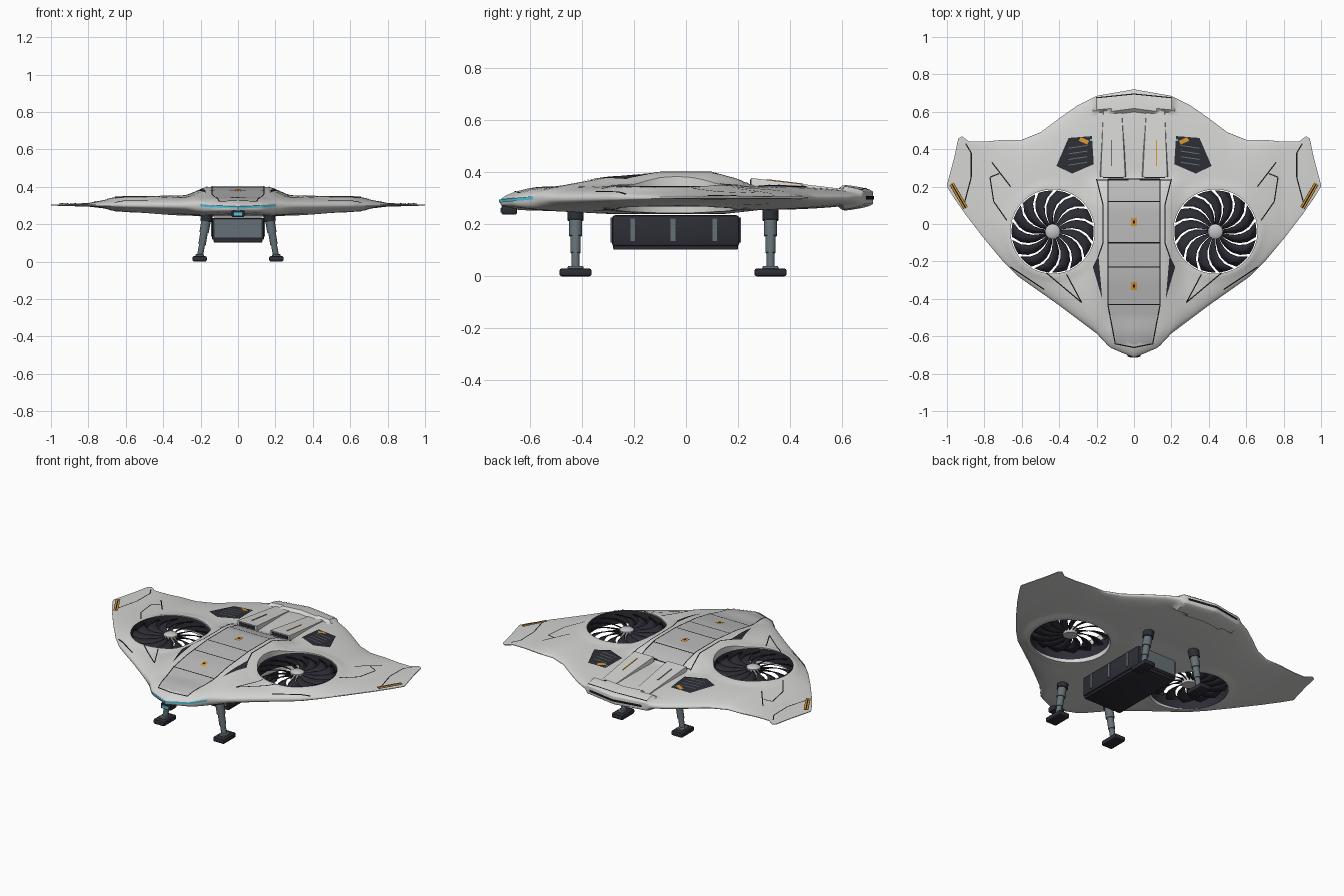
import bpy, bmesh, math
from mathutils import Vector, Matrix

if "Cube" in bpy.data.objects:
    bpy.data.objects.remove(bpy.data.objects["Cube"])


def material(name, r, g, b):
    m = bpy.data.materials.new(name)
    m.use_nodes = True
    m.diffuse_color = (r, g, b, 1)
    m.node_tree.nodes["Principled BSDF"].inputs["Base Color"].default_value = (r, g, b, 1)
    return m


HULL = material("hull white", .66, .66, .65)
PANEL = material("panel grey", .5, .5, .5)
BLACK = material("seam black", .008, .008, .008)
DARK = material("dark composite", .026, .026, .036)
SLATE = material("slate metal", .13, .165, .18)
ORANGE = material("marking orange", .7, .3, .03)
CYAN = material("light cyan", .08, .55, .75)
HUB = material("hub grey", .55, .55, .55)


def finish(name, bm, *mats, fix=True):
    if fix:
        bmesh.ops.recalc_face_normals(bm, faces=bm.faces[:])
    me = bpy.data.meshes.new(name)
    bm.to_mesh(me)
    bm.free()
    for m in mats:
        me.materials.append(m)
    ob = bpy.data.objects.new(name, me)
    bpy.context.collection.objects.link(ob)
    bpy.ops.object.select_all(action='DESELECT')
    ob.select_set(True)
    bpy.context.view_layer.objects.active = ob
    bpy.ops.object.shade_smooth_by_angle(angle=math.radians(35))
    return ob


def table(pts, x):
    for (a, p), (b, q) in zip(pts, pts[1:]):
        if x <= b:
            return p + (q - p) * max(0, (x - a) / (b - a))
    return pts[-1][1]


# Hull outline and height rules
FRONT = [(0, -.715), (.13, -.66), (.2, -.585), (.4, -.435), (.62, -.28), (.7, -.2),
         (.8, -.08), (.9, .05), (.97, .15), (1, .2)]
REAR = [(0, .72), (.2, .685), (.3, .635), (.4, .565), (.5, .49), (.6, .45), (.7, .45),
        (.8, .44), (.88, .44), (.935, .48), (.96, .36), (1, .21)]
UPPER = [(0, .045), (.6, .042), (.72, .025), (.8, .01), (1, .002)]
LOWER = [(0, .045), (.3, .045), (.6, .03), (.72, .015), (.8, .006), (1, .002)]
CREST = [(-.715, .29), (-.5, .345), (-.3, .382), (-.1, .4), (.1, .4), (.2, .375), (.25, .35), (.72, .323)]
BELLY = [(-.715, .27), (-.5, .25), (-.3, .24), (.15, .24), (.4, .268), (.72, .276)]
FAN = Vector((.435, -.04))
FAN_R = .225


def rounded(d, w):
    return math.sqrt(max(0, 1 - (1 - min(max(d, 0) / w, 1)) ** 2))


def edge(y):
    return table([(-.72, .285), (-.58, .298), (0, .302)], y)


def surface(x, y, up):
    x = abs(x)
    front, rear = y - table(FRONT, x), table(REAR, x) - y
    s = 1 if up else -1
    rim = .02 if y > .6 and x < .21 else .002
    z = edge(y) + s * (rim + table(UPPER if up else LOWER, x) * rounded(front, .2) * rounded(rear, .45))
    r = (Vector((x, y)) - FAN).length
    z += s * .007 * math.exp(-((r - .235) / .025) ** 2)
    k = min(max((.3 - x) / .15, 0), 1)
    k = k * k * (3 - 2 * k) * rounded(min(front, rear), .06)
    mid = table(CREST if up else BELLY, y)
    return z + (max(mid, z) - z if up else min(mid, z) - z) * k


def top(x, y, lift=.003):
    return (x, y, surface(x, y, True) + lift)


# Hull: two height sheets joined along the rim
COLS, ROWS = 100, 64
bm = bmesh.new()
sheets = []
for up in (True, False):
    sheet = []
    for i in range(COLS + 1):
        x = -1 + 2 * i / COLS
        f, r = table(FRONT, abs(x)), table(REAR, abs(x))
        ys = [f + (r - f) * (.5 - .5 * math.cos(math.pi * j / ROWS)) for j in range(ROWS + 1)]
        sheet.append([bm.verts.new((x, y, surface(x, y, up))) for y in ys])
    sheets.append(sheet)
    for i in range(COLS):
        for j in range(ROWS):
            face = bm.faces.new((sheet[i][j], sheet[i + 1][j], sheet[i + 1][j + 1], sheet[i][j + 1]))
            c = face.calc_center_median()
            width = table([(-.64, .1), (-.43, .14)], c.y)
            face.material_index = int(up and abs(c.x) < width and -.64 < c.y < .24)
loop = [(i, 0) for i in range(COLS)] + [(COLS, j) for j in range(ROWS)]
loop += [(i, ROWS) for i in range(COLS, 0, -1)] + [(0, j) for j in range(ROWS, 0, -1)]
for (a, b), (c, d) in zip(loop, loop[1:] + loop[:1]):
    bm.faces.new((sheets[0][a][b], sheets[0][c][d], sheets[1][c][d], sheets[1][a][b]))
hull = finish("hull", bm, HULL, PANEL)


def cylinder(bm, p, q, r1, r2=None, seg=20, caps=True):
    p, q = Vector(p), Vector(q)
    m = Matrix.Translation((p + q) / 2) @ (q - p).to_track_quat('Z', 'Y').to_matrix().to_4x4()
    bmesh.ops.create_cone(bm, cap_ends=caps, segments=seg, radius1=r1,
                          radius2=r1 if r2 is None else r2, depth=(q - p).length, matrix=m)


def box(name, lo, hi, mat, bevel=0):
    bm = bmesh.new()
    lo, hi = Vector(lo), Vector(hi)
    bmesh.ops.create_cube(bm, size=1, matrix=Matrix.Translation((lo + hi) / 2) @ Matrix.Diagonal((*(hi - lo), 1)))
    if bevel:
        bmesh.ops.bevel(bm, geom=bm.edges[:], offset=bevel, segments=2, affect='EDGES', profile=.5)
    return finish(name, bm, mat)


# Fan ducts cut through the wings, with liner, blades and hub
for side, s in (("left", 1), ("right", -1)):
    cx, cy = s * FAN.x, FAN.y
    bm = bmesh.new()
    cylinder(bm, (cx, cy, .1), (cx, cy, .5), FAN_R, seg=64)
    cutter = finish("duct_cutter", bm)
    cutter.hide_render = True
    mod = hull.modifiers.new("duct", 'BOOLEAN')
    mod.operation, mod.object, mod.solver = 'DIFFERENCE', cutter, 'EXACT'
    bpy.context.view_layer.objects.active = hull
    bpy.ops.object.modifier_apply(modifier=mod.name)
    bpy.data.objects.remove(cutter)
    bm = bmesh.new()
    cylinder(bm, (cx, cy, .268), (cx, cy, .347), FAN_R - .002, seg=64, caps=False)
    finish(side + "_duct_liner", bm, DARK)
    bm = bmesh.new()
    for n in range(14):
        rows = []
        for t in range(6):
            r = .03 + .19 * t / 5
            mid = math.tau * n / 14 + s * .5 * (t / 5) ** 2
            rows.append([bm.verts.new((cx + r * math.cos(mid + w), cy + r * math.sin(mid + w), .32 + s * w * .06))
                         for w in (-.18, 0, .18)])
        for a, b in zip(rows, rows[1:]):
            for k in (0, 1):
                bm.faces.new((a[k], b[k], b[k + 1], a[k + 1]))
    blades = finish(side + "_fan_blades", bm, DARK)
    blades.modifiers.new("thickness", 'SOLIDIFY').thickness = .004
    bm = bmesh.new()
    cylinder(bm, (cx, cy, .295), (cx, cy, .335), .04, seg=32)
    cylinder(bm, (cx, cy, .335), (cx, cy, .345), .04, .025, seg=32)
    finish(side + "_fan_hub", bm, HUB)


# Ribbons and patches draped over the hull top
def ribbon(name, paths, mat, width=.006, lift=.003, sides=(1, -1)):
    bm = bmesh.new()
    for s in sides:
        for path in paths:
            for a, b in zip(path, path[1:]):
                a, b = Vector((a[0] * s, a[1])), Vector((b[0] * s, b[1]))
                n = (b - a).orthogonal().normalized() * width / 2
                steps = max(1, round((b - a).length / .015))
                pts = [a.lerp(b, k / steps) for k in range(steps + 1)]
                pairs = [(bm.verts.new(top(*(p + n), lift)), bm.verts.new(top(*(p - n), lift))) for p in pts]
                for (p, q), (u, v) in zip(pairs, pairs[1:]):
                    bm.faces.new((q, v, u, p)).normal_update()
    for f in bm.faces:
        if f.normal.z < 0:
            f.normal_flip()
    return finish(name, bm, mat, fix=False)


def patch(name, corners, mat, lift=.005):
    for side, s in (("left_", 1), ("right_", -1)):
        pts = [Vector((x * s, y)) for x, y in corners][::s]
        mid = sum(pts, Vector((0, 0))) / len(pts)
        rim = [a.lerp(b, k / 8) for a, b in zip(pts, pts[1:] + pts[:1]) for k in range(8)]
        bm = bmesh.new()
        rings = [[bm.verts.new(top(*mid.lerp(p, t / 6), lift)) for p in rim] for t in range(1, 7)]
        bm.faces.new(rings[0])
        for a, b in zip(rings, rings[1:]):
            for k in range(len(rim)):
                j = (k + 1) % len(rim)
                bm.faces.new((a[k], b[k], b[j], a[j]))
        finish(side + name, bm, mat, fix=False)


ribbon("spine_seams", [[(.14, .24), (.14, -.43), (.1, -.64), (0, -.66)],
                       [(.2, .24), (.165, .1), (.165, -.1), (.2, -.2)], [(.03, .235), (.2, .235)]]
       + [[(0, y), (.14, y)] for y in (.24, .12, -.1, -.23, -.43)], BLACK)
ribbon("wing_seams", [[(.47, -.26), (.28, -.42), (.36, -.27)], [(.66, -.23), (.48, -.35)],
                      [(.72, .27), (.77, .25), (.75, .12), (.68, .02)], [(.76, .33), (.66, .2)],
                      [(.9, .43), (.87, .38), (.87, .25), (.91, .1)], [(0, .695), (.2, .675)]], BLACK)
patch("rear_vent", [(.215, .32), (.33, .27), (.415, .31), (.35, .46), (.225, .47)], DARK)
patch("spine_vent", [(.17, -.4), (.22, -.23), (.19, -.17)], DARK)
ribbon("vent_slats", [[(.25, y), (.35, y - .015)] for y in (.33, .36, .39, .42)], SLATE, .005, .007)
ribbon("vent_markers", [[(.245, .435), (.29, .455)]], ORANGE, .022, .008)
ribbon("vent_lights", [[(.225, .45), (.235, .45)]], CYAN, .01, .008)
ribbon("tip_stripe_backing", [[(.975, .215), (.9, .085)]], BLACK, .026, .003)
ribbon("tip_stripes", [[(.969, .218), (.894, .089)], [(.98, .212), (.906, .082)]], ORANGE, .007, .005)
ribbon("hatch_markers", [[(0, .032), (0, -.012)], [(0, -.31), (0, -.354)]], ORANGE, .032, .004, (1,))
ribbon("hatch_marker_cores", [[(0, .018), (0, .002)], [(0, -.324), (0, -.34)]], BLACK, .012, .006, (1,))


# Strips wrapped on the nose and tail edges
def edge_strip(name, outline, reach, offset, half, mat):
    bm = bmesh.new()
    pairs = []
    for i in range(41):
        x = reach * (i / 20 - 1)
        y = table(outline, abs(x))
        z = edge(y) + offset
        out = math.copysign(.004, y)
        pairs.append([bm.verts.new((x, y + out, z + h)) for h in (half, -half)])
    for (a, b), (c, d) in zip(pairs, pairs[1:]):
        bm.faces.new((a, b, d, c) if outline is FRONT else (c, d, b, a))
    finish(name, bm, mat, fix=False)


edge_strip("nose_light", FRONT, .2, .004, .006, CYAN)
edge_strip("tail_slot", REAR, .18, 0, .007, BLACK)

# Raised exhaust ramps behind the spine
for side, s in (("left", 1), ("right", -1)):
    bm = bmesh.new()
    ends = []
    for y, a, b, z in ((.25, .035, .19, .378), (.62, .055, .175, .334)):
        ends.append([bm.verts.new((s * x, y, h)) for x, h in ((a, .3), (b, .3), (b - .012, z), (a + .012, z))])
    for k in range(4):
        j = (k + 1) % 4
        bm.faces.new((ends[0][k], ends[0][j], ends[1][j], ends[1][k]))
    bm.faces.new(ends[0])
    bm.faces.new(ends[1])
    finish(side + "_exhaust_ramp", bm, HULL)
    box(side + "_ramp_intake", (s * .112 - .055, .247, .353), (s * .112 + .055, .251, .372), DARK)
    stripe = box(side + "_ramp_stripe", (s * .12 - .003, -.07, -.001), (s * .12 + .003, .07, .002),
                 ORANGE if s > 0 else SLATE)
    stripe.location = (0, .38, .3633)
    stripe.rotation_euler.x = math.atan2(-.044, .37)

# Nose sensor
box("nose_sensor", (-.035, -.71, .238), (.035, -.65, .272), DARK, .006)
box("sensor_lens", (-.022, -.714, .246), (.022, -.708, .262), CYAN)

# Cargo pod under the belly
box("cargo_pod", (-.14, -.285, .115), (.14, .205, .235), DARK, .012)
box("pod_base", (-.13, -.28, .102), (.13, .2, .122), DARK, .005)
for name, y in (("front", -.287), ("rear", .207)):
    box("pod_" + name + "_cover", (-.125, y - .004, .13), (.125, y + .004, .226), SLATE)
for side, s in (("left", 1), ("right", -1)):
    for n, y in enumerate((-.205, -.05, .11)):
        box(f"{side}_pod_strap_{n + 1}", (s * .141 - .004, y - .009, .135), (s * .141 + .004, y + .009, .225), SLATE)

# Four telescopic landing legs with feet
for end, y in (("front", -.425), ("rear", .325)):
    for side, s in (("left", 1), ("right", -1)):
        name = f"{end}_{side}_"
        at = lambda z: (s * (.208 - .17 * z), y, z)
        bm = bmesh.new()
        cylinder(bm, at(.025), at(.11), .016)
        cylinder(bm, at(.09), at(.165), .02)
        cylinder(bm, at(.155), at(.26), .025)
        finish(name + "leg", bm, SLATE)
        bm = bmesh.new()
        cylinder(bm, at(.215), at(.275), .031)
        finish(name + "leg_collar", bm, DARK)
        box(name + "foot", (s * .205 - .038, y - .062, 0), (s * .205 + .038, y + .062, .03), DARK, .009)
        box(name + "ankle", (s * .205 - .022, y - .03, .025), (s * .205 + .022, y + .03, .04), SLATE, .004)

# Keep hull edges crisp around the cut ducts
bpy.ops.object.select_all(action='DESELECT')
hull.select_set(True)
bpy.context.view_layer.objects.active = hull
bpy.ops.object.shade_smooth_by_angle(angle=math.radians(35))
